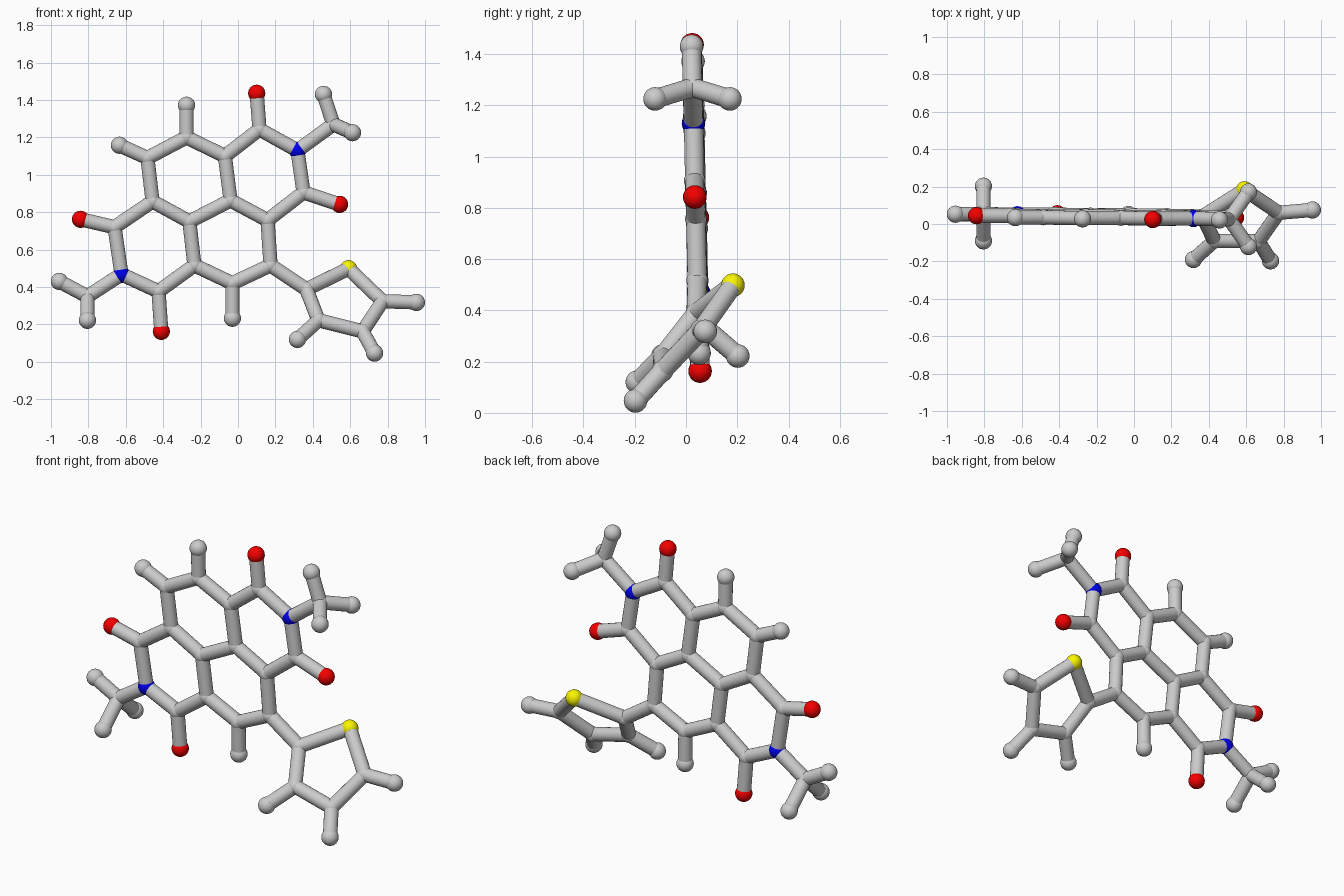
import bpy, bmesh, math
from mathutils import Vector, Matrix

if "Cube" in bpy.data.objects:
    bpy.data.objects.remove(bpy.data.objects["Cube"])

ATOM_R, BOND_R = 0.046, 0.038


def flat(x, z):
    # nearly vertical plane holding the fused rings
    return Vector((x, 0.056 - 0.006 * x - 0.022 * z, z))


# fused ring atoms (c carbon, n nitrogen), carbonyl oxygens (o), rim hydrogens (h)
atoms = {k: flat(*p) for k, p in {
    "c1": (-.484, 1.09), "c2": (-.275, 1.20), "c3": (-.07, 1.10),
    "c4": (-.04, .863), "c5": (-.26, .75), "c6": (-.457, .858),
    "c7": (.115, 1.243), "n1": (.318, 1.13), "c8": (.35, .906),
    "c9": (.158, .757), "c10": (.174, .516), "c11": (-.03, .42),
    "c12": (-.233, .516), "c13": (-.425, .377), "n2": (-.623, .468),
    "c14": (-.66, .72), "c15": (.51, 1.27), "c16": (-.805, .35),
    "o1": (.10, 1.436), "o2": (.543, .842), "o3": (-.842, .762), "o4": (-.41, .163),
    "h1": (-.634, 1.158), "h2": (-.275, 1.372), "h3": (-.03, .233),
    "h4": (.457, 1.43), "h5": (-.955, .43)}.items()}

# tilted five-sided ring
atoms.update({k: Vector(p) for k, p in {
    "c17": (.366, .04, .388), "s1": (.591, .183, .498), "c18": (.773, .06, .324),
    "c19": (.666, -.092, .163), "c20": (.43, -.09, .222),
    "h6": (.954, .075, .318), "h7": (.73, -.197, .047), "h8": (.318, -.19, .12)}.items()})

# paired methyl hydrogens, in front of and behind the plane
for i, side in enumerate((-1, 1)):
    atoms[f"h{9 + i}"] = flat(.612, 1.225) + Vector((0, side * .146, 0))
    atoms[f"h{11 + i}"] = flat(-.805, .222) + Vector((0, side * .146, 0))

groups = {
    "ring_bonds": ["c1 c2 c3 c4 c5 c6 c1", "c3 c7 n1 c8 c9 c4", "c9 c10 c11 c12 c5",
                   "c12 c13 n2 c14 c6"],
    "oxygen_bonds": ["c7 o1", "c8 o2", "c14 o3", "c13 o4"],
    "rim_hydrogen_bonds": ["c1 h1", "c2 h2", "c11 h3"],
    "upper_methyl_bonds": ["n1 c15 h4", "h9 c15 h10"],
    "lower_methyl_bonds": ["n2 c16 h5", "h11 c16 h12"],
    "sulfur_ring_bonds": ["c10 c17 s1 c18 c19 c20 c17", "c18 h6", "c19 h7", "c20 h8"],
}


def finish(bm, name, color=None):
    me = bpy.data.meshes.new(name)
    bm.to_mesh(me)
    bm.free()
    ob = bpy.data.objects.new(name, me)
    bpy.context.collection.objects.link(ob)
    if color:
        mat = bpy.data.materials.new(name + "_color")
        mat.diffuse_color = color
        mat.use_nodes = True
        mat.node_tree.nodes["Principled BSDF"].inputs["Base Color"].default_value = mat.diffuse_color
        me.materials.append(mat)
    bpy.ops.object.select_all(action='DESELECT')
    ob.select_set(True)
    bpy.context.view_layer.objects.active = ob
    bpy.ops.object.shade_smooth_by_angle(angle=math.radians(40))


# sticks
for name, chains in groups.items():
    bm = bmesh.new()
    for chain in chains:
        keys = chain.split()
        for a, b in zip(keys, keys[1:]):
            p, q = atoms[a], atoms[b]
            d = q - p
            m = Matrix.Translation((p + q) / 2) @ d.to_track_quat('Z', 'Y').to_matrix().to_4x4()
            bmesh.ops.create_cone(bm, cap_ends=True, segments=20, radius1=BOND_R,
                                  radius2=BOND_R, depth=d.length, matrix=m)
    finish(bm, name)

# balls, one object per element
for letter, name, color in (("c", "carbon_atoms", None), ("h", "hydrogen_atoms", None),
                            ("o", "oxygen_atoms", (.9, 0, 0, 1)),
                            ("n", "nitrogen_atoms", (0, 0, .85, 1)),
                            ("s", "sulfur_atom", (.95, .92, 0, 1))):
    bm = bmesh.new()
    for key, p in atoms.items():
        if key[0] == letter:
            # carbon is barely wider than the sticks, so joints stay slim
            bmesh.ops.create_uvsphere(bm, u_segments=24, v_segments=14,
                                      radius=.042 if letter == "c" else ATOM_R,
                                      matrix=Matrix.Translation(p))
    finish(bm, name, color)
